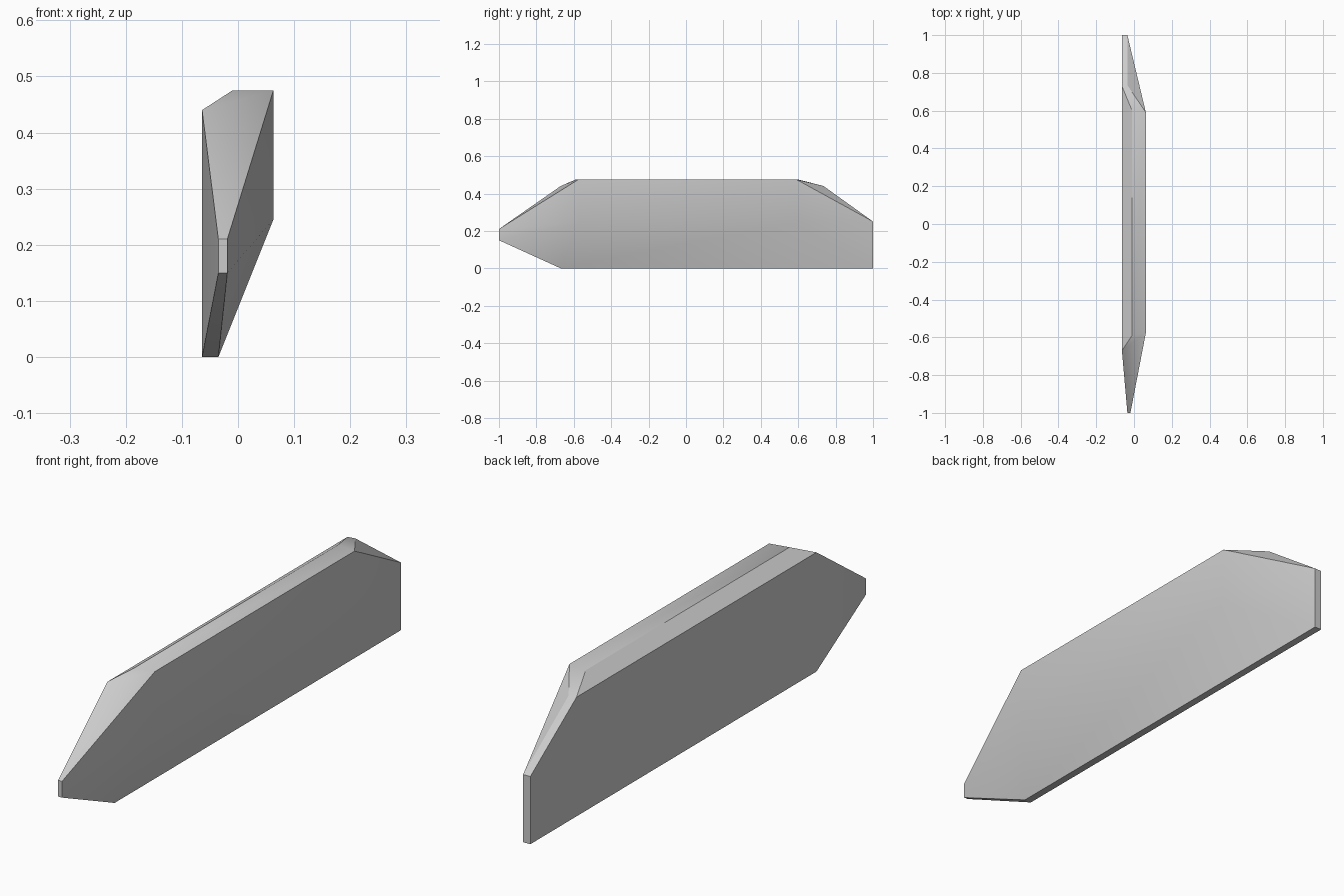
import bpy
import bmesh
import math

cube = bpy.data.objects.get("Cube")
if cube:
    bpy.data.objects.remove(cube, do_unlink=True)

# Plain light grey finish
grey = bpy.data.materials.new("light_grey")
grey.use_nodes = True
colour = (0.6, 0.6, 0.6, 1)
grey.diffuse_color = colour
grey.node_tree.nodes["Principled BSDF"].inputs["Base Color"].default_value = colour

# Shared planes of the plate
FLAT, THIN, RIDGE, BULGE = -0.064, -0.035, -0.01, 0.063
BELLY, SHOULDER, TOP = 0.245, 0.44, 0.475

# Named corners of the plate
corners = {
    # pointed nose
    "nose_top_flat": (THIN, -1, 0.21),
    "nose_top_bulge": (-0.019, -1, 0.21),
    "nose_low_flat": (THIN, -1, 0.15),
    "nose_low_bulge": (-0.019, -1, 0.15),
    # front end of the body
    "front_keel_flat": (FLAT, -0.67, 0),
    "front_keel_bulge": (THIN, -0.67, 0),
    "front_shoulder": (FLAT, -0.67, SHOULDER),
    "front_ridge": (RIDGE, -0.59, TOP),
    "front_bulge_top": (BULGE, -0.575, TOP),
    "front_bulge_low": (BULGE, -0.575, BELLY),
    # back end of the body
    "back_shoulder": (FLAT, 0.73, SHOULDER),
    "back_shoulder_inner": (THIN, 0.735, SHOULDER),
    "back_ridge": (RIDGE, 0.6, TOP),
    "back_bulge_top": (BULGE, 0.59, TOP),
    "back_bulge_low": (BULGE, 0.59, BELLY),
    # blunt tail
    "tail_keel_flat": (FLAT, 1, 0),
    "tail_keel_bulge": (THIN, 1, 0),
    "tail_top_flat": (FLAT, 1, 0.25),
    "tail_top_bulge": (THIN, 1, 0.25),
}

panels = [
    # flat side
    "front_keel_flat tail_keel_flat tail_top_flat back_shoulder front_shoulder",
    "nose_low_flat front_keel_flat front_shoulder nose_top_flat",
    # nose
    "nose_low_flat nose_low_bulge nose_top_bulge nose_top_flat",
    "nose_low_flat nose_low_bulge front_keel_bulge front_keel_flat",
    "nose_top_flat nose_top_bulge front_shoulder",
    "nose_top_bulge front_bulge_top front_shoulder",
    # bulged side
    "nose_low_bulge nose_top_bulge front_bulge_low",
    "nose_top_bulge front_bulge_top front_bulge_low",
    "nose_low_bulge front_bulge_low front_keel_bulge",
    "front_bulge_low front_bulge_top back_bulge_top back_bulge_low",
    "front_keel_bulge front_bulge_low back_bulge_low tail_keel_bulge",
    "tail_keel_bulge back_bulge_low tail_top_bulge",
    "tail_top_bulge back_bulge_low back_bulge_top",
    # top ridge and its sloped shoulder
    "front_shoulder front_bulge_top front_ridge",
    "front_ridge front_bulge_top back_bulge_top back_ridge",
    "front_shoulder front_ridge back_ridge back_shoulder",
    "back_shoulder back_ridge back_shoulder_inner",
    "back_shoulder_inner back_ridge back_bulge_top",
    # tail
    "back_shoulder_inner back_bulge_top tail_top_bulge",
    "back_shoulder back_shoulder_inner tail_top_bulge tail_top_flat",
    "tail_keel_flat tail_keel_bulge tail_top_bulge tail_top_flat",
    # keel
    "front_keel_flat front_keel_bulge tail_keel_bulge tail_keel_flat",
]

bm = bmesh.new()
verts = {name: bm.verts.new(position) for name, position in corners.items()}
for panel in panels:
    bm.faces.new([verts[name] for name in panel.split()])
bmesh.ops.recalc_face_normals(bm, faces=bm.faces)

mesh = bpy.data.meshes.new("tapered_plate")
bm.to_mesh(mesh)
bm.free()
mesh.materials.append(grey)

plate = bpy.data.objects.new("tapered_plate", mesh)
bpy.context.collection.objects.link(plate)
bpy.ops.object.select_all(action="DESELECT")
plate.select_set(True)
bpy.context.view_layer.objects.active = plate
bpy.ops.object.shade_smooth_by_angle(angle=math.radians(30))
